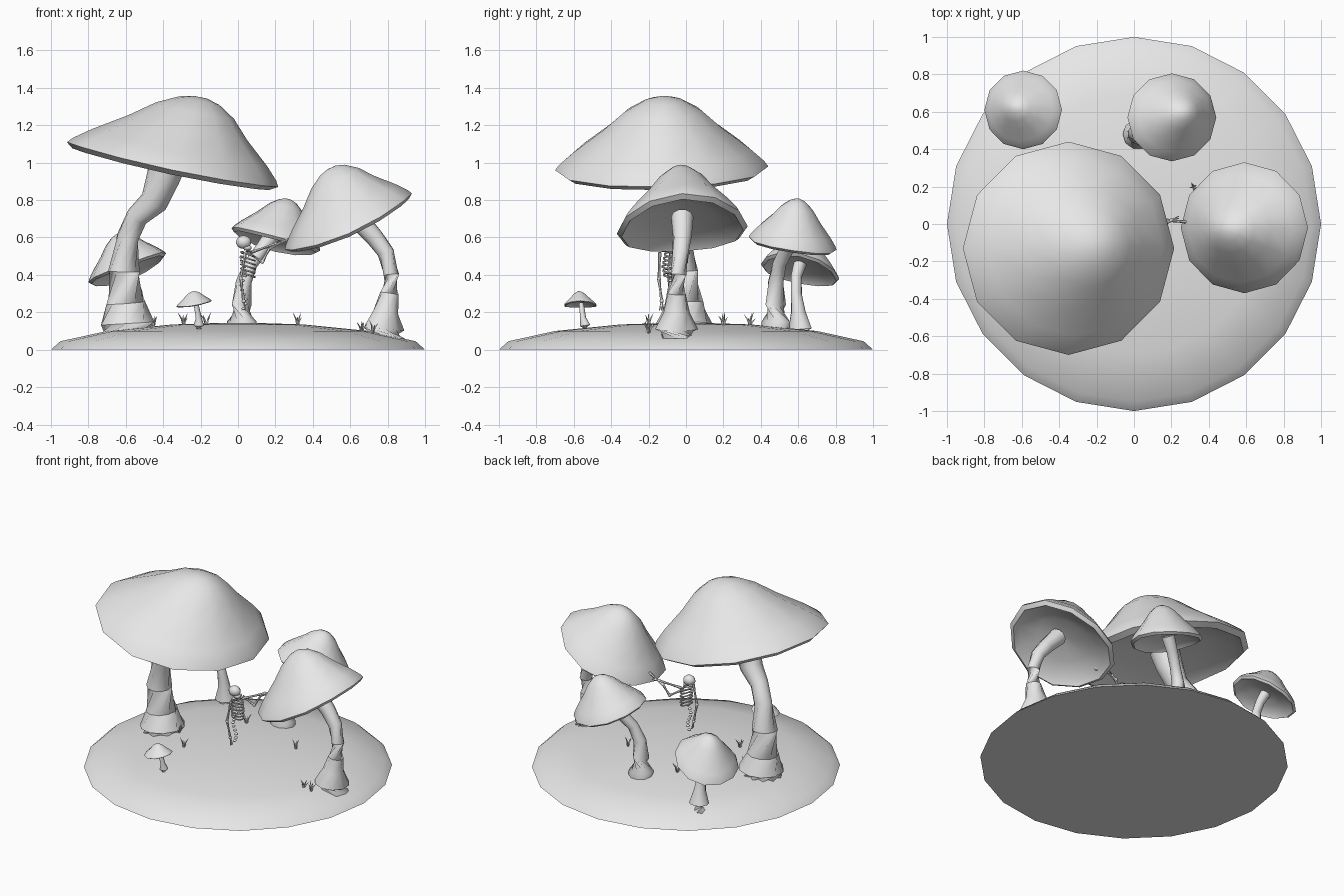
import bpy, bmesh, math, random
from mathutils import Vector, Matrix

random.seed(4)
if "Cube" in bpy.data.objects:
    bpy.data.objects.remove(bpy.data.objects["Cube"], do_unlink=True)

GREY = (0.8, 0.8, 0.8, 1)
clay = bpy.data.materials.new("plain_grey")
clay.use_nodes = True
clay.diffuse_color = GREY
clay.node_tree.nodes["Principled BSDF"].inputs["Base Color"].default_value = GREY


def finish(name, bm, angle=40):
    """Turn a bmesh into a named, shaded object."""
    bmesh.ops.recalc_face_normals(bm, faces=bm.faces)
    mesh = bpy.data.meshes.new(name)
    bm.to_mesh(mesh)
    bm.free()
    mesh.materials.append(clay)
    obj = bpy.data.objects.new(name, mesh)
    bpy.context.collection.objects.link(obj)
    bpy.ops.object.select_all(action='DESELECT')
    obj.select_set(True)
    bpy.context.view_layer.objects.active = obj
    bpy.ops.object.shade_smooth_by_angle(angle=math.radians(angle))
    return obj


def loft(bm, rings):
    """Skin a stack of point rings and close both ends."""
    loops = [[bm.verts.new(p) for p in ring] for ring in rings]
    count = len(loops[0])
    for low, high in zip(loops, loops[1:]):
        for i in range(count):
            j = (i + 1) % count
            bm.faces.new((low[i], low[j], high[j], high[i]))
    bm.faces.new(loops[0][::-1])
    bm.faces.new(loops[-1])


def tube(bm, path, radii, sides):
    """Loft circles square to a path."""
    points = [Vector(p) for p in path]
    rings = []
    for k, p in enumerate(points):
        along = points[min(k + 1, len(points) - 1)] - points[max(k - 1, 0)]
        turn = along.to_track_quat('Z', 'Y')
        rings.append([p + turn @ Vector((radii[k] * math.cos(a), radii[k] * math.sin(a), 0))
                      for a in (math.tau * i / sides for i in range(sides))])
    loft(bm, rings)


def ball(bm, centre, size):
    """Small squashed sphere."""
    place = Matrix.Translation(centre) @ Matrix.Diagonal((*size, 1))
    bmesh.ops.create_uvsphere(bm, u_segments=10, v_segments=7, radius=1, matrix=place)


# Domed ground
def ground_ring(radius, z):
    return [(radius * math.cos(math.tau * i / 20), radius * math.sin(math.tau * i / 20), z)
            for i in range(20)]


bm = bmesh.new()
loft(bm, [ground_ring(*p) for p in
          [(1, 0), (0.95, 0.045), (0.7, 0.1), (0.35, 0.135), (0.1, 0.143)]])
finish("ground", bm, 50)

# Cap section: share of the way from rim to apex, share of the rim width
BELL = [(0.14, 0.1), (0.1, 0.5), (0.02, 0.84), (-0.07, 0.93), (0, 1), (0.08, 0.96),
        (0.25, 0.83), (0.55, 0.56), (0.8, 0.37), (0.95, 0.19), (1, 0.06)]


def cap(name, rim_left, rim_right, y, depth, apex, lean=0, sag=0.02, sides=12):
    """Bell with a tilted rim and an off-centre apex."""
    left, right = (Vector((x, y, z)) for x, z in (rim_left, rim_right))
    centre, half = (left + right) / 2, (right - left) / 2
    rings = []
    for t, s in BELL:
        middle = centre.lerp(Vector(apex), t)
        ring = []
        for i in range(sides):
            c, d = math.cos(math.tau * i / sides), math.sin(math.tau * i / sides)
            ring.append(middle + half * (c * s)
                        + Vector((0, depth * d * s, (lean * d - sag * d * d) * s)))
        rings.append(ring)
    bm = bmesh.new()
    loft(bm, rings)
    finish(name, bm, 45)


def stem(name, path, radii, sides=10):
    bm = bmesh.new()
    tube(bm, path, radii, sides)
    finish(name, bm, 50)


# Giant mushroom
cap("giant_cap", (-0.915, 1.11), (0.215, 0.87), -0.13, 0.57, (-0.2, -0.12, 1.35), 0.01)
stem("giant_stem",
     [(-0.59, -0.01, 0.08), (-0.59, -0.01, 0.14), (-0.6, -0.01, 0.25), (-0.61, -0.02, 0.42),
      (-0.59, -0.03, 0.6), (-0.54, -0.06, 0.71), (-0.45, -0.1, 0.79), (-0.4, -0.12, 0.92),
      (-0.37, -0.13, 1.02)],
     [0.15, 0.15, 0.105, 0.085, 0.06, 0.06, 0.075, 0.09, 0.1])

# Large leaning mushroom
cap("large_cap", (0.25, 0.535), (0.93, 0.835), -0.02, 0.35, (0.5, -0.03, 0.975), 0.02, 0.045)
stem("large_stem",
     [(0.78, -0.05, 0.06), (0.78, -0.05, 0.11), (0.79, -0.05, 0.2), (0.81, -0.05, 0.3),
      (0.82, -0.04, 0.4), (0.79, -0.03, 0.52), (0.73, -0.02, 0.6), (0.63, -0.02, 0.71)],
     [0.115, 0.115, 0.07, 0.05, 0.042, 0.045, 0.05, 0.06])

# Medium mushroom at the back
cap("medium_cap", (-0.035, 0.65), (0.44, 0.53), 0.57, 0.235, (0.27, 0.6, 0.805), -0.035)
stem("medium_stem",
     [(0.02, 0.48, 0.1), (0.02, 0.48, 0.15), (0.02, 0.48, 0.24), (0.03, 0.48, 0.36),
      (0.07, 0.5, 0.46), (0.13, 0.54, 0.54), (0.19, 0.57, 0.62)],
     [0.08, 0.08, 0.055, 0.042, 0.036, 0.038, 0.045])

# Small mushroom at the back corner
cap("small_cap", (-0.8, 0.36), (-0.385, 0.515), 0.61, 0.21, (-0.64, 0.63, 0.62), -0.04)
stem("small_stem",
     [(-0.53, 0.61, 0.06), (-0.53, 0.61, 0.11), (-0.53, 0.6, 0.2), (-0.54, 0.59, 0.3),
      (-0.57, 0.59, 0.39), (-0.6, 0.61, 0.46)],
     [0.065, 0.065, 0.04, 0.03, 0.03, 0.035])

# Tiny mushroom at the front
cap("tiny_cap", (-0.33, 0.23), (-0.14, 0.262), -0.565, 0.09, (-0.24, -0.57, 0.312), 0, 0.01, 10)
stem("tiny_stem",
     [(-0.21, -0.54, 0.1), (-0.21, -0.54, 0.13), (-0.21, -0.55, 0.17), (-0.225, -0.56, 0.25)],
     [0.03, 0.028, 0.016, 0.013], 8)

# Skull with jaw, facing the large cap
Y = -0.08
bm = bmesh.new()
ball(bm, (0.03, Y, 0.575), (0.043, 0.036, 0.036))
ball(bm, (0.05, Y, 0.545), (0.024, 0.024, 0.016))
finish("skull", bm)

# Spine made of separate vertebrae
bm = bmesh.new()
for k in range(13):
    z = 0.22 + 0.025 * k
    ball(bm, (0.03 + 0.012 * math.sin(k), Y, z), (0.011, 0.014, 0.008))
finish("spine", bm)

# Rib cage
bm = bmesh.new()
for k in range(6):
    z, width = 0.4 + 0.022 * k, 0.048 - 0.004 * abs(k - 2)
    arc = [math.tau * i / 10 for i in range(11)]
    tube(bm, [(0.053 + 0.038 * math.cos(a), Y + width * math.sin(a), z - 0.012 * math.cos(a))
              for a in arc], [0.005] * len(arc), 5)
tube(bm, [(0.04, Y - 0.06, 0.53), (0.07, Y, 0.525), (0.04, Y + 0.06, 0.53)], [0.006] * 3, 5)
finish("rib_cage", bm)


# Arms with knobbly joints and fingers
def arm(name, joints, reach):
    bm = bmesh.new()
    for a, b in zip(joints, joints[1:]):
        tube(bm, [a, Vector(a).lerp(Vector(b), 0.5), b], [0.01, 0.006, 0.009], 6)
        ball(bm, b, (0.011, 0.011, 0.011))
    tip = Vector(joints[-1])
    for f in (-1, 0, 1):
        tube(bm, [tip, tip + Vector(reach) + Vector((0, 0.012 * f, 0))], [0.005, 0.003], 5)
    finish(name, bm)


arm("hanging_arm", [(0.04, -0.14, 0.52), (0.015, -0.145, 0.38), (0.03, -0.13, 0.26)],
    (0.01, 0, -0.05))
arm("reaching_arm", [(0.05, -0.02, 0.52), (0.13, 0, 0.47), (0.17, 0.02, 0.545),
                     (0.29, 0.01, 0.6)], (0.045, 0, 0.015))
arm("raised_arm", [(0.07, -0.05, 0.52), (0.2, 0.02, 0.565)], (0.04, 0.01, 0.005))

# Round knob on the edge of the large cap
bm = bmesh.new()
ball(bm, (0.31, 0, 0.595), (0.026, 0.028, 0.026))
finish("cap_knob", bm)

# Grass tufts
for n, (x, y, z) in enumerate([(-0.45, -0.02, 0.12), (-0.29, -0.2, 0.12), (0.32, 0.2, 0.12),
                               (0.66, -0.2, 0.09), (0.72, -0.2, 0.085), (-0.17, 0.34, 0.12)]):
    bm = bmesh.new()
    for blade in range(5):
        a = math.tau * blade / 5 + random.random()
        out = Vector((math.cos(a), math.sin(a), 0)) * random.uniform(0.015, 0.035)
        root = Vector((x, y, z))
        rise = Vector((0, 0, random.uniform(0.045, 0.08)))
        tube(bm, [root, root + out * 0.4 + rise * 0.6, root + out + rise],
             [0.006, 0.005, 0.001], 3)
    finish("grass_tuft_%d" % n, bm)
